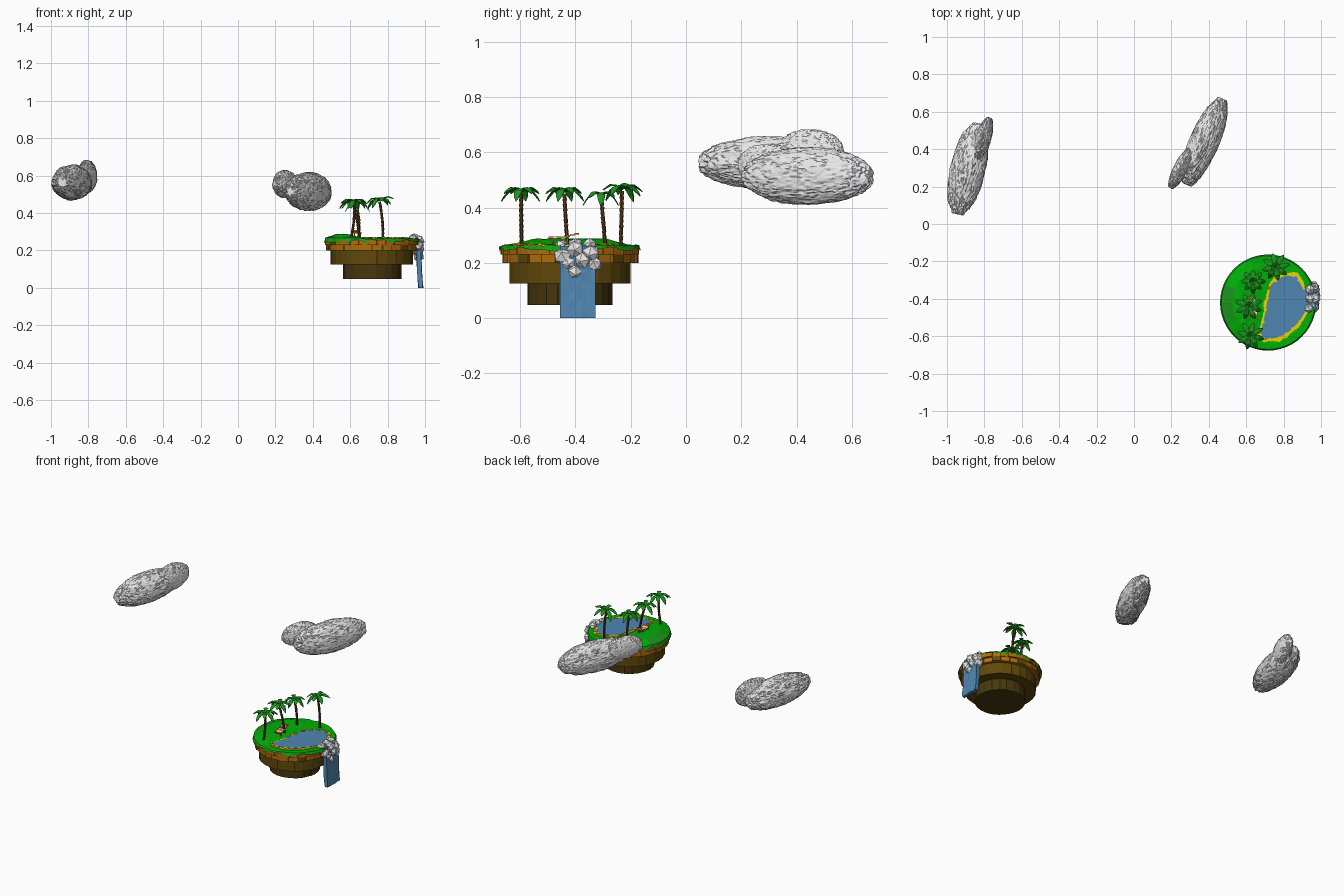
import bpy, bmesh, math, random
from mathutils import Vector, Matrix, noise

random.seed(7)
old = bpy.data.objects.get("Cube")
if old:
    bpy.data.objects.remove(old, do_unlink=True)


def material(name, r, g, b):
    m = bpy.data.materials.new(name)
    m.use_nodes = True
    m.diffuse_color = (r, g, b, 1)
    bsdf = next(n for n in m.node_tree.nodes if n.type == 'BSDF_PRINCIPLED')
    bsdf.inputs["Base Color"].default_value = (r, g, b, 1)
    bsdf.inputs["Roughness"].default_value = 0.9
    return m


GREY = material("pale grey", 0.8, 0.8, 0.8)
BLUE = material("water blue", 0.08, 0.24, 0.44)
GRASS = material("grass green", 0, 0.43, 0.002)
LEAF = material("leaf green", 0.012, 0.29, 0.012)
SAND = material("sand yellow", 0.85, 0.72, 0)
DIRT = material("orange soil", 0.42, 0.15, 0.004)
BROWN = material("mid brown", 0.115, 0.065, 0.003)
DARK = material("dark brown", 0.065, 0.038, 0.004)
BARK = material("bark brown", 0.12, 0.055, 0.015)
RED = material("orange red", 0.75, 0.16, 0.01)
CX, CY = 0.717, -0.42


def finish(name, bm, *mats):
    bmesh.ops.recalc_face_normals(bm, faces=bm.faces)
    mesh = bpy.data.meshes.new(name)
    bm.to_mesh(mesh)
    bm.free()
    for m in mats:
        mesh.materials.append(m)
    ob = bpy.data.objects.new(name, mesh)
    bpy.context.collection.objects.link(ob)
    return ob


def box(bm, place, size, index=0):
    done = set(bm.faces)
    bmesh.ops.create_cube(bm, size=1, matrix=place @ Matrix.Diagonal((*size, 1)))
    for f in set(bm.faces) - done:
        f.material_index = index


# Soil tiers: stepped prisms whose bricks vary in radius
def tier(name, radius, z0, z1, bricks, jitter, mats, turn=0.0):
    bm = bmesh.new()
    ring = []
    for i in range(bricks):
        r = radius - random.random() * jitter
        for k in (0.03, 0.97):
            a = (i + k + turn) * math.tau / bricks
            ring.append((CX + r * math.cos(a), CY + r * math.sin(a)))
    low = [bm.verts.new((x, y, z0)) for x, y in ring]
    high = [bm.verts.new((x, y, z1)) for x, y in ring]
    bm.faces.new(low)
    bm.faces.new(high)
    n = len(ring)
    for i in range(n):
        j = (i + 1) % n
        f = bm.faces.new((low[i], low[j], high[j], high[i]))
        f.material_index = int(len(mats) > 1 and random.random() < 0.1)
    finish(name, bm, *mats)


tier("lower_tier", 0.156, 0.048, 0.13, 22, 0.003, [DARK])
tier("middle_tier", 0.222, 0.125, 0.205, 26, 0.004, [BROWN])
tier("soil_bricks_low", 0.25, 0.2, 0.23, 28, 0.012, [DIRT, BROWN])
tier("soil_bricks_high", 0.254, 0.23, 0.257, 32, 0.008, [DIRT, BROWN], 0.5)


# Grass cap with a mound on the left and a ragged hanging rim
def ground(x, y):
    mound = max(0.0, min(1.0, (0.68 - x) / 0.1))
    edge = min(1.0, (0.25 - math.hypot(x - CX, y - CY)) / 0.06)
    return 0.262 + 0.026 * mound * max(0.15, edge)


bm = bmesh.new()
SEG = 48
rows = []
for r, bump in ((0.04, 0.001), (0.1, 0.001), (0.15, 0.001), (0.19, 0.001),
                (0.225, 0.003), (0.25, 0.005)):
    row = []
    for i in range(SEG):
        a = i * math.tau / SEG
        x, y = CX + r * math.cos(a), CY + r * math.sin(a)
        row.append(bm.verts.new((x, y, ground(x, y) + random.uniform(-0.001, bump))))
    rows.append(row)
skirt = []
for i in range(SEG):
    a = i * math.tau / SEG
    skirt.append(bm.verts.new((CX + 0.257 * math.cos(a), CY + 0.257 * math.sin(a),
                               random.uniform(0.238, 0.26))))
rows.append(skirt)
bm.faces.new(rows[0])
for a, b in zip(rows, rows[1:]):
    for i in range(SEG):
        j = (i + 1) % SEG
        f = bm.faces.new((a[i], a[j], b[j], b[i]))
        c = f.calc_center_median()
        shaded_bank = c.x < 0.53 and abs(c.y + 0.43) < 0.1
        f.material_index = int(shaded_bank or (b is skirt and i % 3 > 0))
finish("grass_cap", bm, GRASS, LEAF)

# Pond and its sandy shore
shore = [(0.735, -0.32), (0.805, -0.275), (0.87, -0.28), (0.905, -0.35), (0.96, -0.36),
         (0.96, -0.43), (0.92, -0.46), (0.885, -0.52), (0.83, -0.575), (0.78, -0.605),
         (0.70, -0.62), (0.675, -0.59), (0.70, -0.485), (0.715, -0.40)]


def plate(name, points, z0, z1, mat):
    bm = bmesh.new()
    f = bm.faces.new([bm.verts.new((x, y, z0)) for x, y in points])
    up = bmesh.ops.extrude_face_region(bm, geom=[f])["geom"]
    bmesh.ops.translate(bm, vec=(0, 0, z1 - z0),
                        verts=[v for v in up if isinstance(v, bmesh.types.BMVert)])
    finish(name, bm, mat)


mid = Vector((0.79, -0.45))
sand = []
blocks = bmesh.new()
for i, p in enumerate(shore):
    p, q = Vector(p), Vector(shore[(i + 1) % len(shore)])
    for k, t in enumerate((0.0, 0.33, 0.67)):
        s = p.lerp(q, t)
        out = (s - mid).normalized()
        # Small square blocks bank the shore, a few of them soil
        if s.x < 0.9 and (i + k) % 2:
            c = s + out * 0.005
            spot = Matrix.Translation((c.x, c.y, 0.265))
            spin = Matrix.Rotation(random.random(), 4, 'Z')
            box(blocks, spot @ spin, (0.018, 0.018, random.uniform(0.011, 0.014)),
                int((i + k) % 5 == 0))
        s += out * random.uniform(0.01, 0.026)
        off = s - Vector((CX, CY))
        sand.append(Vector((CX, CY)) + off * min(1, 0.245 / off.length))
finish("shore_blocks", blocks, SAND, DIRT)
plate("sand_shore", sand, 0.258, 0.267, SAND)
plate("pond", shore, 0.26, 0.269, BLUE)

# Waterfall: a leaning rippled sheet
bm = bmesh.new()
bmesh.ops.create_cube(bm, size=1)
bmesh.ops.subdivide_edges(bm, edges=bm.edges[:], cuts=7, use_grid_fill=True)
for v in bm.verts:
    h = v.co.z + 0.5
    ripple = random.uniform(-0.003, 0.003)
    v.co = (0.977 - 0.016 * h + v.co.x * 0.024 + ripple, -0.392 + v.co.y * 0.128, h * 0.262)
finish("waterfall", bm, BLUE)

# Boulders around the top of the fall: x, y, z, radius
bm = bmesh.new()
for x, y, z, r in [(0.955, -0.445, 0.225, 0.037), (0.965, -0.4, 0.25, 0.034),
                   (0.96, -0.345, 0.235, 0.035), (0.966, -0.402, 0.168, 0.03),
                   (0.96, -0.332, 0.195, 0.03), (0.935, -0.45, 0.258, 0.028),
                   (0.94, -0.35, 0.263, 0.028), (0.965, -0.375, 0.21, 0.034),
                   (0.942, -0.4, 0.265, 0.028), (0.962, -0.425, 0.198, 0.03)]:
    spin = Matrix.Rotation(random.random() * 6, 4, Vector((1, 2, 3)).normalized())
    bmesh.ops.create_icosphere(bm, subdivisions=1, radius=r,
                               matrix=Matrix.Translation((x, y, z)) @ spin)
finish("fall_boulders", bm, GREY)


# Palm trees
def palm(name, base, top, reach, tilt=0.0):
    base, top = Vector(base), Vector(top)
    bm = bmesh.new()
    count = 10
    bend = Vector((0.006, 0, 0))
    path = [base.lerp(top, i / count) + bend * math.sin(math.pi * i / count)
            for i in range(count + 1)]
    for a, b in zip(path, path[1:]):
        turn = (b - a).to_track_quat('Z', 'Y').to_matrix().to_4x4()
        bmesh.ops.create_cone(bm, cap_ends=True, segments=7, radius1=0.006, radius2=0.0085,
                              depth=(b - a).length, matrix=Matrix.Translation((a + b) / 2) @ turn)
    finish(name + "_trunk", bm, BARK)

    # Leaves fold along a ridge; every other one droops lower
    bm = bmesh.new()
    start = random.random()
    for k in range(8):
        a = (k + start) * math.tau / 8
        out = Vector((math.cos(a), math.sin(a), 0))
        side = Vector((-out.y, out.x, 0))
        length = reach * random.uniform(0.92, 1.05)
        droop = (0.006, 0.034)[k % 2] - tilt * out.x * length
        ribs = []
        for t, w in ((0, 0.003), (0.3, 0.009), (0.62, 0.015), (0.85, 0.01), (1, 0.001)):
            c = top + out * length * t
            c.z += 0.008 + 0.02 * math.sin(t * math.pi) - droop * t * t
            ribs.append([bm.verts.new(c + side * s * w - Vector((0, 0, abs(s) * w * 0.3)))
                         for s in (-1, 0, 1)])
        for p, q in zip(ribs, ribs[1:]):
            for i in (0, 1):
                bm.faces.new((p[i], p[i + 1], q[i + 1], q[i]))
    crown = finish(name + "_leaves", bm, LEAF)
    crown.modifiers.new("thickness", 'SOLIDIFY').thickness = 0.003


palm("front_palm", (0.605, -0.595, 0.265), (0.622, -0.597, 0.45), 0.075)
palm("middle_palm", (0.648, -0.43, 0.265), (0.615, -0.44, 0.45), 0.074)
palm("rear_palm", (0.645, -0.292, 0.265), (0.637, -0.307, 0.435), 0.066)
palm("back_palm", (0.775, -0.236, 0.255), (0.757, -0.232, 0.46), 0.077, 0.2)

# Striped lounger: slats along a low seat that bends up into a backrest
bm = bmesh.new()
SLATS = 7
for i in range(SLATS):
    t = i / SLATS
    place = Matrix.Translation((0.642 - 0.018 * t, -0.49 + t * 0.11,
                                0.292 + max(0, t - 0.4) * 0.03))
    box(bm, place, (0.044, 0.0157, 0.006), i % 2)
for x in (0.622, 0.656):
    for y in (-0.482, -0.43):
        box(bm, Matrix.Translation((x, y, 0.28)), (0.005, 0.005, 0.02))
finish("lounger", bm, RED, GREY)


# Clouds: rough ellipsoids with blunted tips, long axis near y
def cloud(name, centre, half, angle):
    bm = bmesh.new()
    bmesh.ops.create_icosphere(bm, subdivisions=5, radius=1)
    place = Matrix.Translation(centre) @ Matrix.Rotation(-math.radians(angle), 4, 'Z')
    seed = Vector(centre) * 9
    for v in bm.verts:
        lump = 0.05 * noise.noise(v.co * 3 + seed)
        rough = random.uniform(-0.03, 0.03)
        c = v.co * (1 + lump + rough)
        c.y = max(-0.97, min(0.97, c.y)) * 1.03
        v.co = place @ Vector((c.x * half[0], c.y * half[1], c.z * half[2]))
    finish(name, bm, GREY)


cloud("left_cloud", (-0.888, 0.295, 0.563), (0.093, 0.25, 0.094), 13)
cloud("left_cloud_puff", (-0.808, 0.45, 0.595), (0.042, 0.125, 0.088), 17)
cloud("right_cloud", (0.377, 0.44, 0.515), (0.078, 0.25, 0.103), 23)
cloud("right_cloud_puff", (0.25, 0.298, 0.555), (0.038, 0.12, 0.074), 27)
